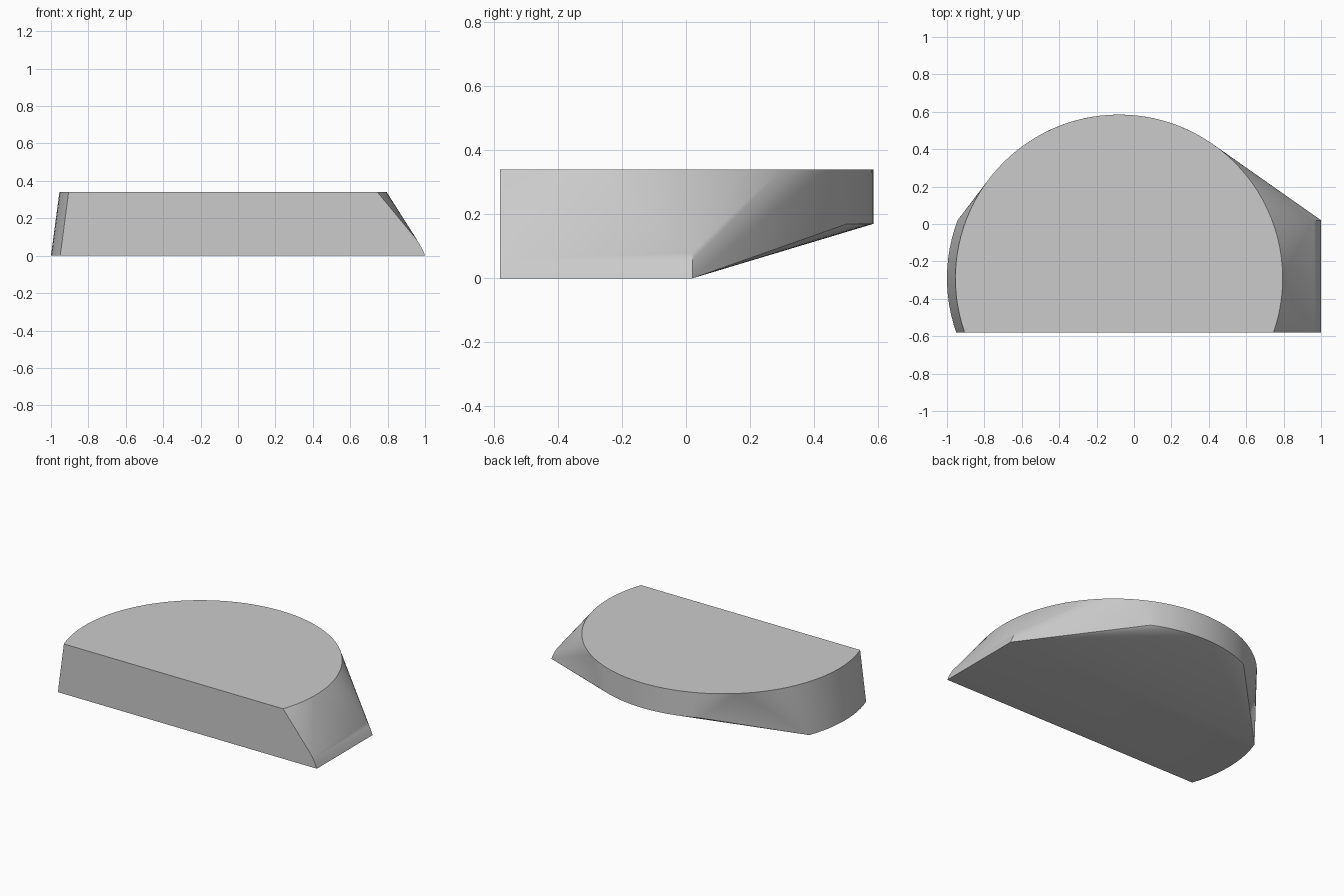
import bpy, bmesh
from math import sin, cos, asin, pi, radians

cube = bpy.data.objects.get("Cube")
if cube:
    bpy.data.objects.remove(cube)

RADIUS, CX, CY = 0.875, -0.08, -0.29
FRONT, FOLD, TOP = -0.58, 0.02, 0.34


def arc(x, z, start, end, steps):
    """Points on a horizontal arc of the shared radius."""
    angles = [start + (end - start) * i / steps for i in range(steps + 1)]
    return [(x + RADIUS * cos(a), CY + RADIUS * sin(a), z) for a in angles]


cut = asin((FRONT - CY) / RADIUS)
fold = asin((FOLD - CY) / RADIUS)
half = radians(25)

# Flat-fronted round top
points = arc(CX, TOP, cut, pi - cut, 64)
# Lower rim of the back wall
points += arc(CX, 0.17, pi / 2 - half, pi / 2 + half, 16)
# Outward-leaning right side at the base
points += arc(CX - 0.045, 0, pi - fold, pi - cut, 12)
# Rounded lip along the flared left side
for x, z in ((1, 0), (0.988, 0.03), (0.974, 0.056), (0.96, 0.08)):
    points += [(x, FRONT, z), (x, FOLD, z)]

# Skin the outlines into one solid wedge
bm = bmesh.new()
for p in points:
    bm.verts.new(p)
bmesh.ops.convex_hull(bm, input=bm.verts[:])
bmesh.ops.delete(bm, geom=[v for v in bm.verts if not v.link_faces], context='VERTS')
bmesh.ops.dissolve_limit(bm, angle_limit=radians(0.2), verts=bm.verts[:], edges=bm.edges[:])
bmesh.ops.recalc_face_normals(bm, faces=bm.faces[:])
mesh = bpy.data.meshes.new("rounded_wedge")
bm.to_mesh(mesh)
bm.free()
wedge = bpy.data.objects.new("rounded_wedge", mesh)
bpy.context.collection.objects.link(wedge)

# Plain grey finish
grey = bpy.data.materials.new("plain grey")
grey.use_nodes = True
colour = (0.6, 0.6, 0.6, 1)
grey.diffuse_color = colour
grey.node_tree.nodes["Principled BSDF"].inputs["Base Color"].default_value = colour
mesh.materials.append(grey)

# Smooth curved walls, crisp rims
bpy.ops.object.select_all(action='DESELECT')
wedge.select_set(True)
bpy.context.view_layer.objects.active = wedge
bpy.ops.object.shade_smooth_by_angle(angle=radians(30))
